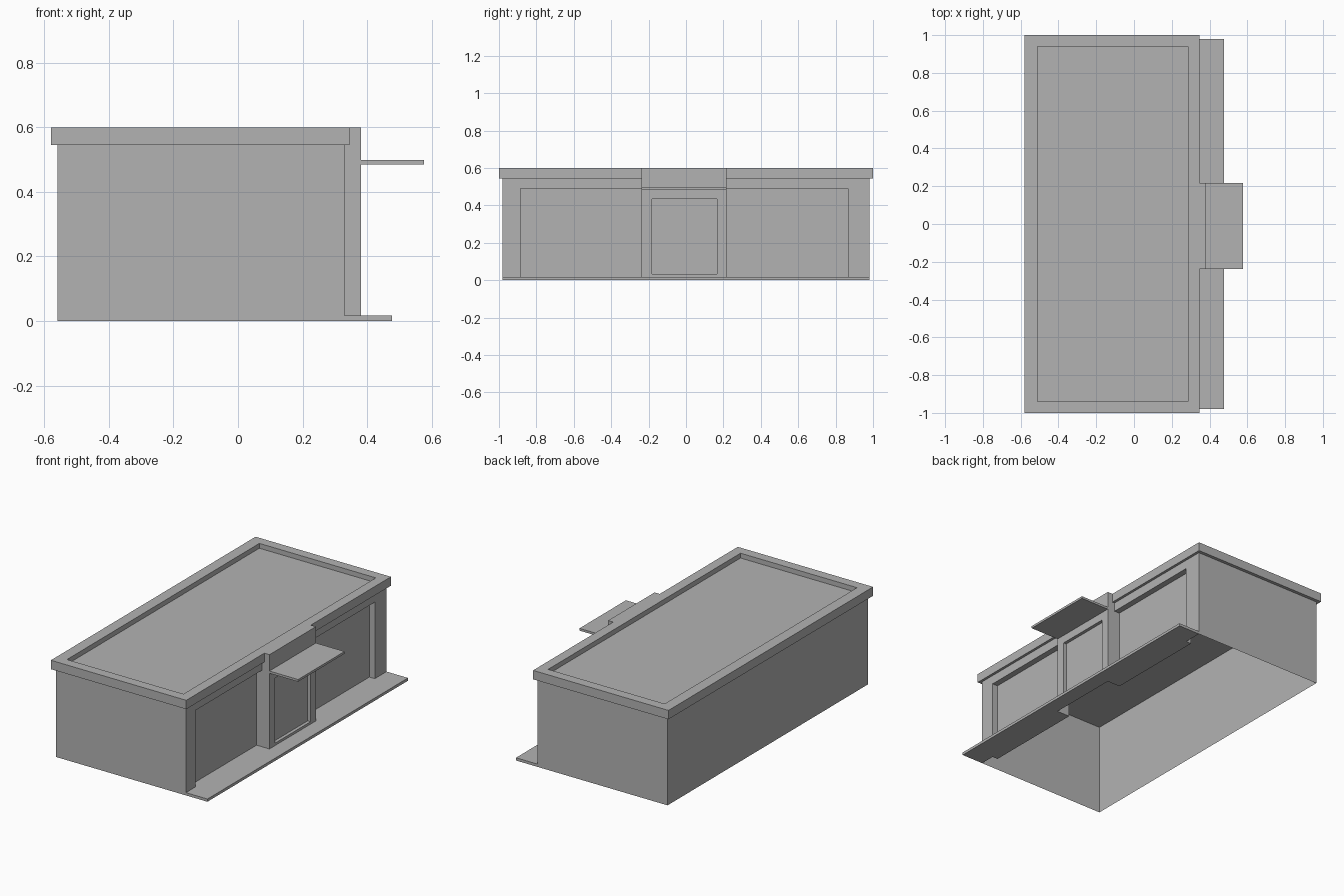
import bpy
import bmesh
from mathutils import Vector

cube = bpy.data.objects.get("Cube")
if cube:
    bpy.data.objects.remove(cube, do_unlink=True)

GREY = (0.45, 0.45, 0.45, 1)
mat = bpy.data.materials.new("plain_grey")
mat.use_nodes = True
mat.diffuse_color = GREY
bsdf = next(n for n in mat.node_tree.nodes if n.type == "BSDF_PRINCIPLED")
bsdf.inputs["Base Color"].default_value = GREY
bsdf.inputs["Roughness"].default_value = 0.8

# Shared dimensions
BACK, FRONT, RECESS, PORCH = -0.56, 0.33, 0.293, 0.381
HALF = 0.98
ENTRY_LO, ENTRY_HI = -0.237, 0.217
WIN_LO, WIN_HI = -0.885, 0.865
WIN_TOP, LIP, ROOF, TOP = 0.49, 0.545, 0.57, 0.6
WALK = 0.017


def finish(bm, name):
    bmesh.ops.remove_doubles(bm, verts=bm.verts, dist=0.0005)
    bmesh.ops.recalc_face_normals(bm, faces=bm.faces)
    mesh = bpy.data.meshes.new(name)
    bm.to_mesh(mesh)
    bm.free()
    mesh.materials.append(mat)
    obj = bpy.data.objects.new(name, mesh)
    bpy.context.collection.objects.link(obj)
    return obj


def face(bm, points):
    return bm.faces.new([bm.verts.new(p) for p in points])


def wall_grid(bm, x, ys, zs):
    """Wall facing +x, split into panels; returns panels by column and row."""
    return {(i, j): face(bm, [(x, ys[i], zs[j]), (x, ys[i + 1], zs[j]),
                              (x, ys[i + 1], zs[j + 1]), (x, ys[i], zs[j + 1])])
            for i in range(len(ys) - 1) for j in range(len(zs) - 1)}


def recess(bm, panel, depth):
    out = bmesh.ops.extrude_face_region(bm, geom=[panel])
    moved = [v for v in out["geom"] if isinstance(v, bmesh.types.BMVert)]
    bmesh.ops.translate(bm, verts=moved, vec=Vector((-depth, 0, 0)))
    if panel.is_valid:
        bm.faces.remove(panel)


def shell(bm, x0, x1, y0, y1, z1, back=True):
    """Side walls and top, open below and at the front."""
    for y in (y0, y1):
        face(bm, [(x0, y, 0), (x1, y, 0), (x1, y, z1), (x0, y, z1)])
    face(bm, [(x0, y0, z1), (x1, y0, z1), (x1, y1, z1), (x0, y1, z1)])
    if back:
        face(bm, [(x0, y0, 0), (x0, y1, 0), (x0, y1, z1), (x0, y0, z1)])


def prism(name, plan, z0, z1):
    bm = bmesh.new()
    base = face(bm, [(x, y, z0) for x, y in plan])
    out = bmesh.ops.extrude_face_region(bm, geom=[base], use_keep_orig=True)
    moved = [v for v in out["geom"] if isinstance(v, bmesh.types.BMVert)]
    bmesh.ops.translate(bm, verts=moved, vec=Vector((0, 0, z1 - z0)))
    return finish(bm, name)


# Building walls: hollow shell with two shallow window bays
bm = bmesh.new()
shell(bm, BACK, FRONT, -HALF, HALF, ROOF)
columns = [-HALF, WIN_LO, ENTRY_LO, ENTRY_HI, WIN_HI, HALF]
panels = wall_grid(bm, FRONT, columns, [0, WIN_TOP, ROOF])
bmesh.ops.remove_doubles(bm, verts=bm.verts, dist=0.0005)
for column in (1, 3):
    recess(bm, panels[column, 0], FRONT - RECESS)
bm.faces.remove(panels[2, 0])
# leave the bays open underneath
sills = [f for f in bm.faces if all(abs(v.co.z) < 0.001 for v in f.verts)]
bmesh.ops.delete(bm, geom=sills, context="FACES")
finish(bm, "building_walls")

# Parapet: rim overhanging the walls and framing the sunken roof
bm = bmesh.new()
rim = [(BACK, FRONT, HALF, LIP), (-0.58, 0.346, 1.0, LIP), (-0.58, 0.346, 1.0, TOP),
       (-0.512, 0.285, 0.94, TOP), (-0.512, 0.285, 0.94, ROOF)]
loops = [[bm.verts.new(p) for p in ((a, -h, z), (b, -h, z), (b, h, z), (a, h, z))]
         for a, b, h, z in rim]
for low, high in zip(loops, loops[1:]):
    for k in range(4):
        n = (k + 1) % 4
        bm.faces.new((low[k], low[n], high[n], high[k]))
finish(bm, "parapet")

# Entrance block with a shallow doorway
bm = bmesh.new()
shell(bm, RECESS, PORCH, ENTRY_LO, ENTRY_HI, TOP, back=False)
door = wall_grid(bm, PORCH, [ENTRY_LO, -0.182, 0.165, ENTRY_HI], [0, 0.032, 0.435, TOP])
bmesh.ops.remove_doubles(bm, verts=bm.verts, dist=0.0005)
recess(bm, door[1, 1], 0.02)
finish(bm, "entrance_block")

# Canopy over the doorway
prism("entrance_canopy", [(PORCH, ENTRY_LO), (0.577, ENTRY_LO),
                          (0.577, ENTRY_HI), (PORCH, ENTRY_HI)], 0.485, 0.499)

# Pavement following the piers, bays and entrance
prism("pavement", [(0.477, -HALF), (0.477, HALF), (FRONT, HALF), (FRONT, WIN_HI),
                   (RECESS, WIN_HI), (RECESS, ENTRY_HI), (PORCH, ENTRY_HI),
                   (PORCH, ENTRY_LO), (RECESS, ENTRY_LO), (RECESS, WIN_LO),
                   (FRONT, WIN_LO), (FRONT, -HALF)], 0, WALK)
